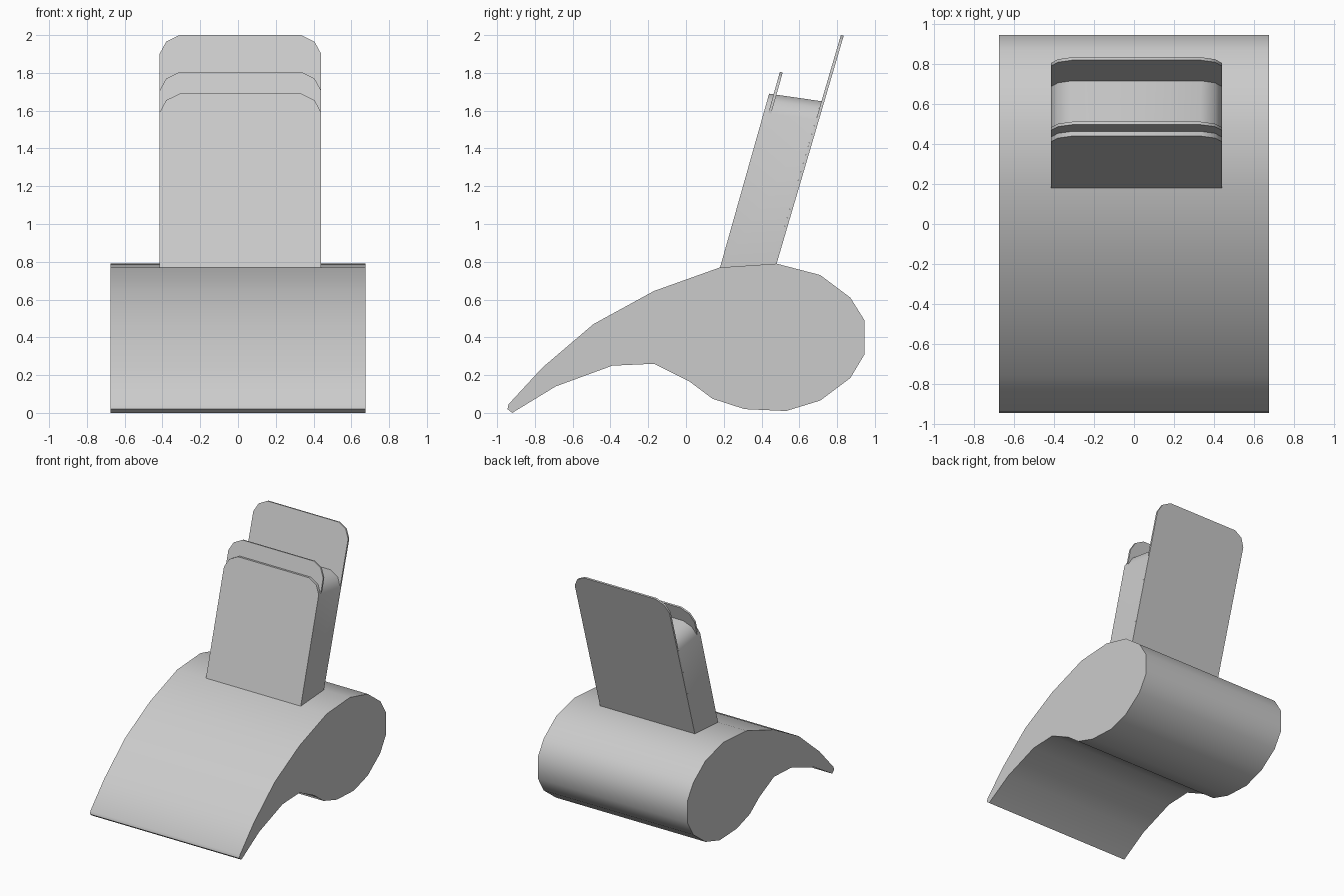
import bpy, bmesh, math

if "Cube" in bpy.data.objects:
    bpy.data.objects.remove(bpy.data.objects["Cube"])

def finish(name, bm):
    bmesh.ops.recalc_face_normals(bm, faces=bm.faces)
    me = bpy.data.meshes.new(name)
    bm.to_mesh(me)
    bm.free()
    ob = bpy.data.objects.new(name, me)
    bpy.context.collection.objects.link(ob)
    bpy.ops.object.select_all(action='DESELECT')
    ob.select_set(True)
    bpy.context.view_layer.objects.active = ob
    bpy.ops.object.shade_smooth_by_angle(angle=math.radians(40))
    return ob

def loft(name, ring_a, ring_b):
    """Solid between two matching closed outlines."""
    bm = bmesh.new()
    a = [bm.verts.new(p) for p in ring_a]
    b = [bm.verts.new(p) for p in ring_b]
    bm.faces.new(a)
    bm.faces.new(b[::-1])
    n = len(a)
    for i in range(n):
        j = (i + 1) % n
        bm.faces.new((a[i], b[i], b[j], a[j]))
    return finish(name, bm)

CX, HALF = 0.0125, 0.428          # holder centre and half width

def leaning_outline(y0, z0, y1, z1):
    """Rounded-top outline on a leaning plane through two (y, z) points."""
    slope = (y1 - y0) / (z1 - z0)
    right = [(HALF, z0), (HALF, z1 - 0.10), (0.393, z1 - 0.035), (0.322, z1)]
    pts = right + [(-x, z) for x, z in reversed(right)]
    return [(CX + x, y0 + slope * (z - z0), z) for x, z in pts]

def slab(name, front, back):
    return loft(name, leaning_outline(*front), leaning_outline(*back))

# Curved base: side profile (y, z) extruded along x
profile = [(-0.92, 0.0), (-0.945, 0.02), (-0.94, 0.045), (-0.76, 0.24),
           (-0.49, 0.47), (-0.17, 0.645), (0.18, 0.77), (0.48, 0.79),
           (0.71, 0.73), (0.87, 0.61), (0.945, 0.49), (0.945, 0.31),
           (0.87, 0.185), (0.71, 0.065), (0.53, 0.01), (0.31, 0.02),
           (0.14, 0.075), (0.02, 0.165), (-0.17, 0.26), (-0.39, 0.25),
           (-0.69, 0.14)]
loft("curved_base", [(-0.675, y, z) for y, z in profile],
     [(0.675, y, z) for y, z in profile])

# Leaning block, slightly sunk into the base
slab("holder_block", (0.166, 0.72, 0.44, 1.69), (0.45, 0.74, 0.717, 1.65))

# Short panel standing out of the block top
slab("middle_panel", (0.436, 1.588, 0.497, 1.805), (0.451, 1.585, 0.512, 1.802))

# Tall panel behind the block
slab("back_panel", (0.45, 0.74, 0.820, 2.0), (0.465, 0.74, 0.835, 1.997))
